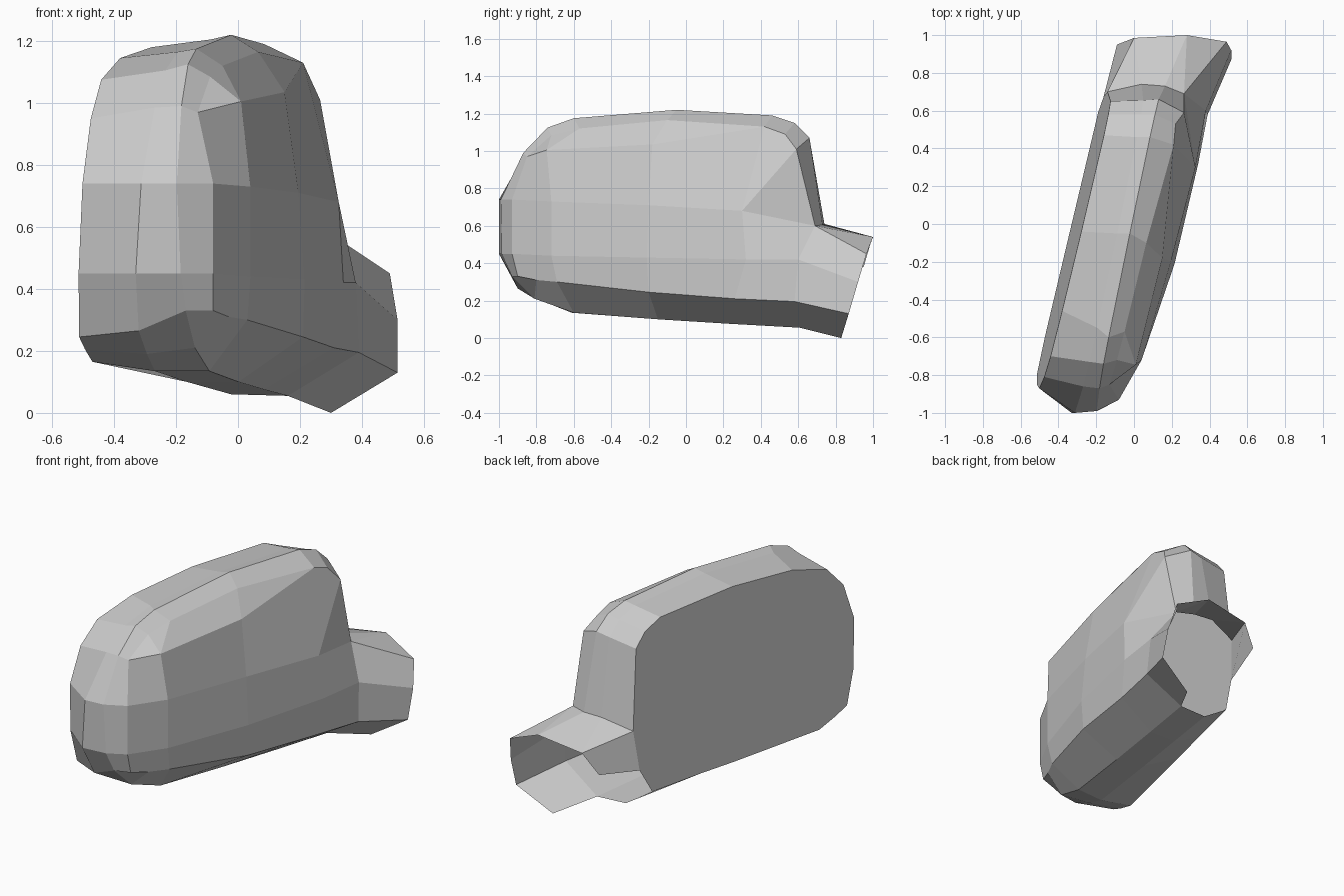
import bpy, bmesh
from mathutils import Vector

cube = bpy.data.objects.get("Cube")
if cube:
    bpy.data.objects.remove(cube, do_unlink=True)

grey = bpy.data.materials.new("plain_grey")
grey.use_nodes = True
colour = (0.6, 0.6, 0.6, 1)
grey.diffuse_color = colour
grey.node_tree.nodes["Principled BSDF"].inputs["Base Color"].default_value = colour


def on_body(depth, y, z):
    """Point at a given depth in front of the slanted glass plane."""
    return Vector((-.34 + .237 * y + .06 * z + depth, y, z))


def ridge_depth(y, z):
    return .26 + .1 * (1.17 - z) - .03 * y


def rim_depth(y, z):
    return .19 - .03 * y


def ring(profile, depth):
    return [on_body(depth(y, z), y, z) for y, z in profile]


def points(*coordinates):
    return [Vector(c) for c in coordinates]


def build_part(name, faces, outward):
    """Make a flat shaded object from point loops, with normals facing outward."""
    bm = bmesh.new()
    for loop in faces:
        bm.faces.new([bm.verts.new(p) for p in loop])
    bmesh.ops.remove_doubles(bm, verts=bm.verts, dist=.0005)
    bmesh.ops.recalc_face_normals(bm, faces=bm.faces)
    facing = sum(f.normal.x * f.calc_area() for f in bm.faces)
    if facing * outward < 0:
        bmesh.ops.reverse_faces(bm, faces=bm.faces)
    mesh = bpy.data.meshes.new(name)
    bm.to_mesh(mesh)
    bm.free()
    mesh.materials.append(grey)
    obj = bpy.data.objects.new(name, mesh)
    bpy.context.collection.objects.link(obj)
    return obj


# Outlines as (y, z), from the stub over the top, round the nose and back below
glass_outline = [(.70, .56), (.65, 1.03), (.58, 1.11), (.47, 1.16), (-.04, 1.18),
                 (-.46, 1.145), (-.7, 1.075), (-.81, .95), (-.87, .74), (-.85, .45),
                 (-.79, .245), (-.7, .205), (-.59, .165), (0, .165), (.25, .17), (.59, .17)]
rim_outline = [(.74, .61), (.655, 1.055), (.58, 1.135), (.46, 1.18), (-.05, 1.205),
               (-.55, 1.165), (-.73, 1.105), (-.86, .985), (-1, .74), (-1, .45),
               (-.9, .265), (-.75, .19), (-.61, .135), (-.1, .1), (.25, .08), (.6, .06)]
ridge_outline = [(.73, .605), (.66, 1.07), (.58, 1.15), (.46, 1.19), (-.05, 1.22),
                 (-.6, 1.175), (-.74, 1.125), (-.87, .99), (-.99, .74), (-.985, .45),
                 (-.93, .33), (-.81, .21), (-.6, .135), (-.15, .1), (.25, .075), (.61, .055)]

G = ring(glass_outline, lambda y, z: 0)
A = ring(rim_outline, rim_depth)
M = ring(ridge_outline, ridge_depth)

# Shoulder where the wrapped edge meets the outer side
B = points((.265, .69, .6), (.265, .59, 1.01), (.22, .53, 1.09), (.21, .42, 1.13),
           (.065, -.1, 1.165), (-.05, -.57, 1.12), (-.09, -.72, 1.085), (-.13, -.85, .97),
           (-.08, -.93, .74), (-.08, -.93, .45), (-.08, -.9, .33), (-.03, -.8, .31),
           (.03, -.69, .3), (.21, -.2, .245), (.31, .26, .21), (.39, .58, .195))

# Bands wrapping the housing from the glass edge to the shoulder
faces = []
for inner, outer in ((G, A), (A, M), (M, B)):
    for i in range(len(inner) - 1):
        faces.append([inner[i], inner[i + 1], outer[i + 1], outer[i]])

# Gently bulged outer side, as three rows of points from top to bottom
u1, u2 = points((.01, -.745, 1.005), (.15, -.18, 1.035))
s1, s2, s3 = points((.04, -.72, .73), (.195, -.2, .71), (.325, .3, .68))
t1, t2, t3, t4 = points((.04, -.72, .44), (.215, -.21, .43), (.34, .32, .42), (.38, .6, .42))
faces += [
    [B[0], B[1], s3], [B[1], B[2], B[3], s3],
    [B[3], B[4], u2], [B[3], u2, s2, s3],
    [B[4], B[5], u1, u2], [u2, u1, s1, s2], [B[5], B[6], u1], [B[6], B[7], u1],
    [B[7], B[8], s1, u1],
    [B[8], B[9], t1, s1], [s1, t1, t2, s2], [s2, t2, t3, s3], [s3, t3, t4, B[0]],
    [B[9], B[10], B[11], B[12], t1], [t1, B[12], B[13], t2],
    [t2, B[13], B[14], t3], [t3, B[14], B[15], t4],
]

# Open mounting stub, with a gap left on the glass side below its short wall
R = points((-.09, .95, .38), (0, .985, .5), (.28, 1, .54), (.49, .965, .45),
           (.515, .92, .3), (.515, .87, .13), (.3, .83, 0))
notch = on_body(0, .67, .32)
faces += [
    [notch, G[0], R[1], R[0]], [G[0], A[0], R[1]], [A[0], M[0], R[2], R[1]],
    [M[0], B[0], R[2]], [B[0], R[3], R[2]], [B[0], t4, R[4], R[3]],
    [t4, B[-1], R[5], R[4]], [B[-1], M[-1], R[6], R[5]],
]
build_part("mirror_housing", faces, 1)

# Flat glass closing the slanted side
build_part("mirror_glass", [G + [notch]], -1)
